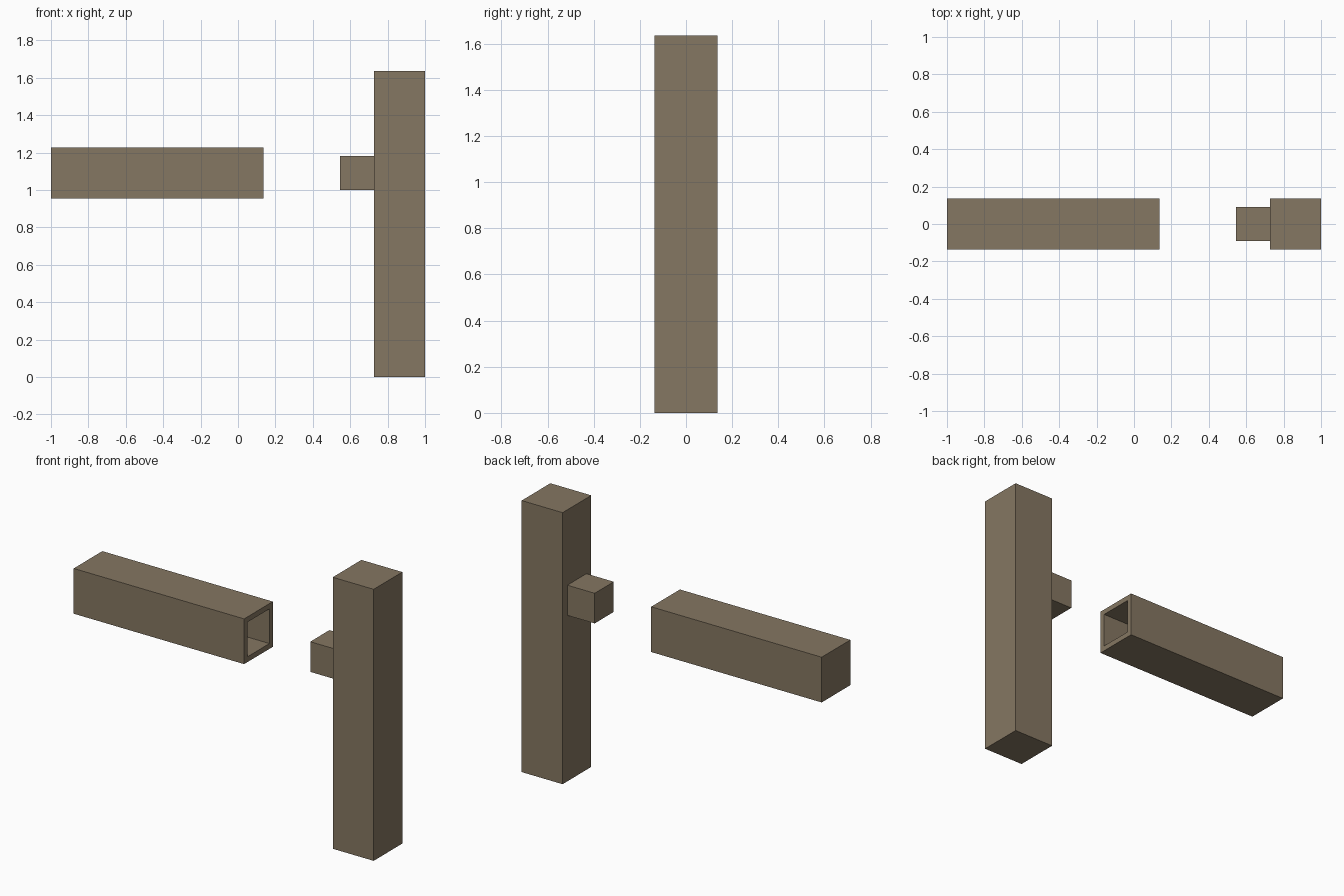
import bpy
import bmesh

if "Cube" in bpy.data.objects:
    bpy.data.objects.remove(bpy.data.objects["Cube"])

U = 1 / 11  # module: timbers are 3 modules square, the joint 2 modules

wood = bpy.data.materials.new("brown wood")
wood.diffuse_color = (0.235, 0.184, 0.122, 1)
wood.use_nodes = True
wood.node_tree.nodes["Principled BSDF"].inputs["Base Color"].default_value = wood.diffuse_color


def box(bm, x0, x1, half, z0, z1):
    """Add a box centred on y = 0, in modules; return its faces."""
    verts = bmesh.ops.create_cube(bm, size=1)["verts"]
    for v in verts:
        v.co = (((x0 + x1) / 2 + v.co.x * (x1 - x0)) * U,
                v.co.y * 2 * half * U,
                ((z0 + z1) / 2 + v.co.z * (z1 - z0)) * U)
    return list({f for v in verts for f in v.link_faces})


def finish(bm, name):
    bm.normal_update()
    mesh = bpy.data.meshes.new(name)
    bm.to_mesh(mesh)
    bm.free()
    mesh.materials.append(wood)
    bpy.context.collection.objects.link(bpy.data.objects.new(name, mesh))


def end_face(bm, faces, direction):
    bm.normal_update()
    return max(faces, key=lambda f: f.normal.x * direction)


# Upright post
bm = bmesh.new()
box(bm, 8, 11, 1.5, 0, 18)
finish(bm, "post")

# Tenon: peg on the inner side of the post, open where it meets the post
bm = bmesh.new()
faces = box(bm, 6, 8, 1, 11, 13)
bmesh.ops.delete(bm, geom=[end_face(bm, faces, 1)], context="FACES_ONLY")
finish(bm, "tenon")

# Rail with a square socket (mortise) sunk into its end
bm = bmesh.new()
faces = box(bm, -11, 1.5, 1.5, 10.5, 13.5)
end = end_face(bm, faces, 1)
bmesh.ops.inset_individual(bm, faces=[end], thickness=0.5 * U)
socket = bmesh.ops.extrude_discrete_faces(bm, faces=[end])["faces"][0]
bmesh.ops.translate(bm, verts=socket.verts, vec=(-2 * U, 0, 0))
finish(bm, "rail")
